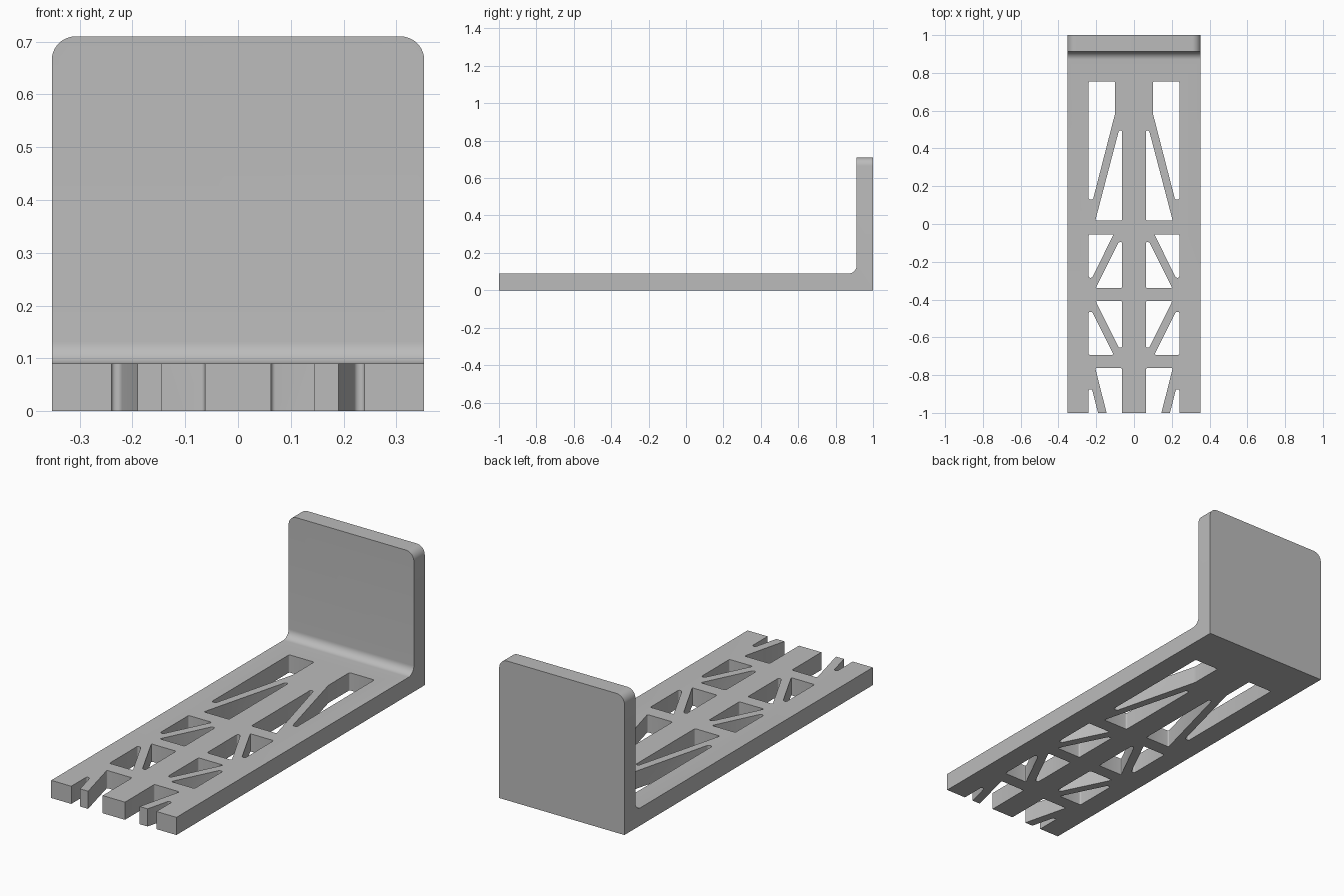
import bpy, bmesh

cube = bpy.data.objects.get("Cube")
if cube:
    bpy.data.objects.remove(cube)

HALF_W, THICK, HEIGHT = 0.353, 0.09, 0.71

grey = bpy.data.materials.new("plain_grey")
grey.use_nodes = True
grey.diffuse_color = (0.5, 0.5, 0.5, 1)
grey.node_tree.nodes["Principled BSDF"].inputs["Base Color"].default_value = (0.5, 0.5, 0.5, 1)


def extrude_outline(bm, points, direction):
    """Extrude a closed outline; return the edges running along the extrusion."""
    face = bm.faces.new([bm.verts.new(p) for p in points])
    moved = bmesh.ops.extrude_face_region(bm, geom=[face], use_keep_orig=True)["geom"]
    top = [v for v in moved if isinstance(v, bmesh.types.BMVert)]
    bmesh.ops.translate(bm, verts=top, vec=direction)
    top = set(top)
    return [e for v in top for e in v.link_edges if e.other_vert(v) not in top]


def make_object(name, bm):
    bmesh.ops.recalc_face_normals(bm, faces=bm.faces)
    mesh = bpy.data.meshes.new(name)
    bm.to_mesh(mesh)
    bm.free()
    mesh.materials.append(grey)
    obj = bpy.data.objects.new(name, mesh)
    bpy.context.collection.objects.link(obj)
    return obj


def round_edges(bm, edges, radius, segments):
    bmesh.ops.bevel(bm, geom=edges, offset=radius, segments=segments,
                    profile=0.5, affect='EDGES', clamp_overlap=True)


# L-shaped bracket: flat arm and upright plate
bm = bmesh.new()
plate_y = 0.912
profile = [(-1, 0), (1, 0), (1, HEIGHT), (plate_y, HEIGHT), (plate_y, THICK), (-1, THICK)]
edges = extrude_outline(bm, [(-HALF_W, y, z) for y, z in profile], (2 * HALF_W, 0, 0))


def middle(e):
    return (e.verts[0].co + e.verts[1].co) / 2


# Inner fillet, then the rounded top corners of the plate
inner = [e for e in edges if abs(middle(e).y - plate_y) < 0.01 and abs(middle(e).z - THICK) < 0.01]
round_edges(bm, inner, 0.042, 10)
corners = [e for e in bm.edges if middle(e).z > HEIGHT - 0.01
           and abs(abs(middle(e).x) - HALF_W) < 0.01]
round_edges(bm, corners, 0.045, 10)
bracket = make_object("bracket", bm)

# Truss openings on one side (x, y), mirrored to the other
IN, OUT = 0.063, 0.24
openings = [
    [(OUT, 0.755), (0.1, 0.755), (0.1, 0.585), (0.217, 0.13), (OUT, 0.13)],
    [(IN, 0.495), (0.08, 0.495), (0.205, 0.018), (IN, 0.018)],
    [(OUT, -0.055), (0.108, -0.055), (0.222, -0.285), (OUT, -0.285)],
    [(IN, -0.095), (0.08, -0.095), (0.203, -0.34), (IN, -0.34)],
    [(IN, -0.408), (0.203, -0.408), (0.08, -0.655), (IN, -0.655)],
    [(OUT, -0.465), (0.222, -0.465), (0.108, -0.693), (OUT, -0.693)],
    [(IN, -0.763), (0.205, -0.763), (0.12, -1.1), (IN, -1.1)],
    [(OUT, -0.875), (0.222, -0.875), (0.165, -1.1), (OUT, -1.1)],
]
bm = bmesh.new()
for side in (-1, 1):
    for outline in openings:
        uprights = extrude_outline(bm, [(side * x, y, -0.1) for x, y in outline], (0, 0, 0.4))
        round_edges(bm, uprights, 0.008, 4)
cutter = make_object("truss_cutter", bm)
cutter.hide_render = True

# Cut the openings and finish the shading
cut = bracket.modifiers.new("truss", 'BOOLEAN')
cut.operation, cut.solver, cut.object = 'DIFFERENCE', 'EXACT', cutter
bpy.ops.object.select_all(action='DESELECT')
bracket.select_set(True)
bpy.context.view_layer.objects.active = bracket
bpy.ops.object.modifier_apply(modifier=cut.name)
bpy.data.objects.remove(cutter)
bpy.ops.object.shade_smooth_by_angle(angle=0.6)
